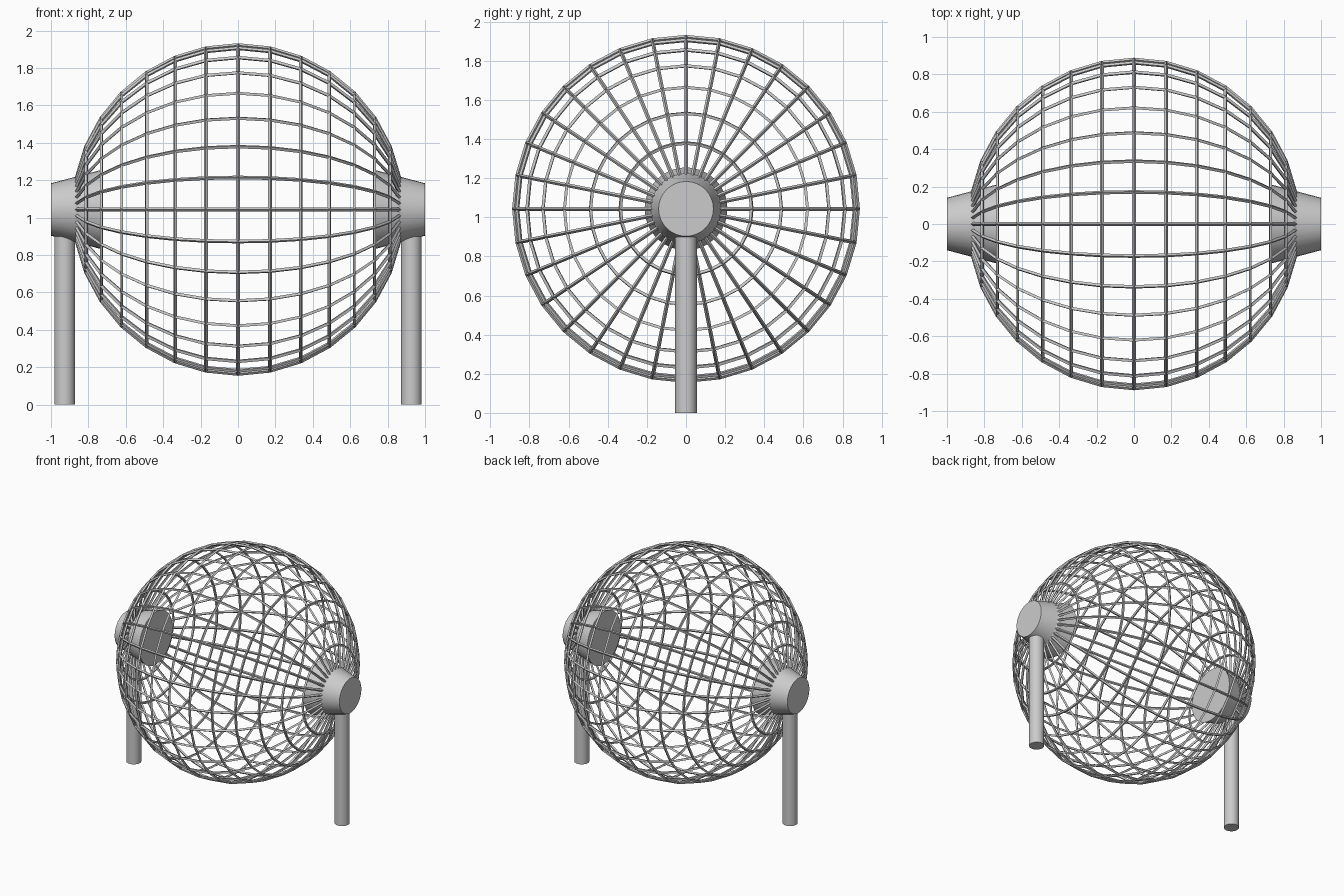
import bpy, math

if "Cube" in bpy.data.objects:
    bpy.data.objects.remove(bpy.data.objects["Cube"])

CZ = 1.043      # height of the turning axis
R = 0.879       # cage radius

# Wire cage: sphere with its poles on the x axis
bpy.ops.mesh.primitive_uv_sphere_add(segments=32, ring_count=16, radius=R,
                                     location=(0, 0, CZ),
                                     rotation=(0, math.pi / 2, 0))
cage = bpy.context.object
cage.name = "wire_cage"
wire = cage.modifiers.new("wire", 'WIREFRAME')
wire.thickness = 0.02
wire.use_even_offset = True


def side_parts(s, label):
    # Tapered hub, wide end inside the cage
    bpy.ops.mesh.primitive_cone_add(vertices=32, radius1=0.212, radius2=0.14,
                                    depth=0.27, location=(s * 0.865, 0, CZ),
                                    rotation=(0, s * math.pi / 2, 0))
    hub = bpy.context.object
    hub.name = label + "_hub"
    bpy.ops.object.shade_smooth_by_angle(angle=math.radians(30))

    # Round post, top buried in the hub
    top = 1.0
    bpy.ops.mesh.primitive_cylinder_add(vertices=32, radius=0.055, depth=top,
                                        location=(s * 0.927, 0, top / 2))
    post = bpy.context.object
    post.name = label + "_post"
    bpy.ops.object.shade_smooth_by_angle(angle=math.radians(30))


side_parts(-1, "left")
side_parts(1, "right")
